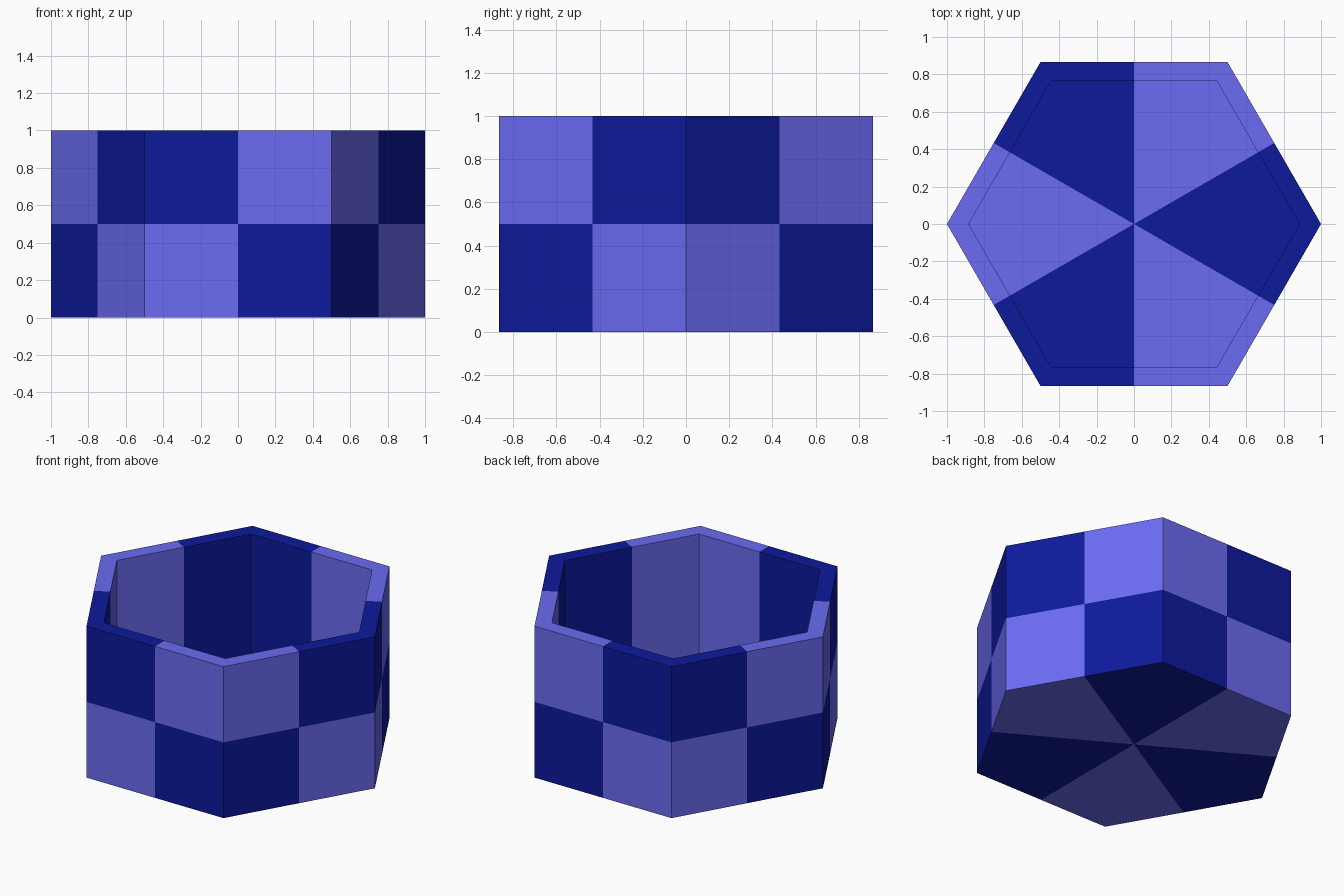
import bpy, bmesh
from math import cos, sin, radians

if "Cube" in bpy.data.objects:
    bpy.data.objects.remove(bpy.data.objects["Cube"])


def material(name, rgb):
    m = bpy.data.materials.new(name)
    m.diffuse_color = (*rgb, 1)
    m.use_nodes = True
    m.node_tree.nodes["Principled BSDF"].inputs["Base Color"].default_value = m.diffuse_color
    return m


dark = material("dark_blue", (0.004, 0.01, 0.33))
light = material("light_blue", (0.147, 0.145, 0.888))

WALL = 0.1
INNER = 1 - WALL / cos(radians(30))

# Cup profile: (corner radius, height), from underside centre to inner floor centre
profile = [(0, 0), (1, 0), (1, 0.5), (1, 1), (INNER, 1), (INNER, WALL), (0, WALL)]
# Underside and lower outer wall use the swapped checker colours
swapped = [1, 1, 0, 0, 0, 0]


def ring(bm, radius, z):
    """Hexagon with its corners and edge midpoints, or a single centre point."""
    if radius == 0:
        return [bm.verts.new((0, 0, z))] * 12
    verts = []
    for i in range(12):
        r = radius * (cos(radians(30)) if i % 2 else 1)
        a = radians(30 * i)
        verts.append(bm.verts.new((r * cos(a), r * sin(a), z)))
    return verts


# Hexagonal checkered cup
bm = bmesh.new()
rings = [ring(bm, r, z) for r, z in profile]
for lower, upper, swap in zip(rings, rings[1:], swapped):
    for i in range(12):
        j = (i + 1) % 12
        corners = [lower[i], lower[j], upper[j], upper[i]]
        face = bm.faces.new(list(dict.fromkeys(corners)))
        face.material_index = ((i + 1) // 2 + swap) % 2
bmesh.ops.recalc_face_normals(bm, faces=bm.faces)

mesh = bpy.data.meshes.new("hexagonal_cup")
bm.to_mesh(mesh)
bm.free()
mesh.materials.append(dark)
mesh.materials.append(light)
cup = bpy.data.objects.new("hexagonal_cup", mesh)
bpy.context.collection.objects.link(cup)
